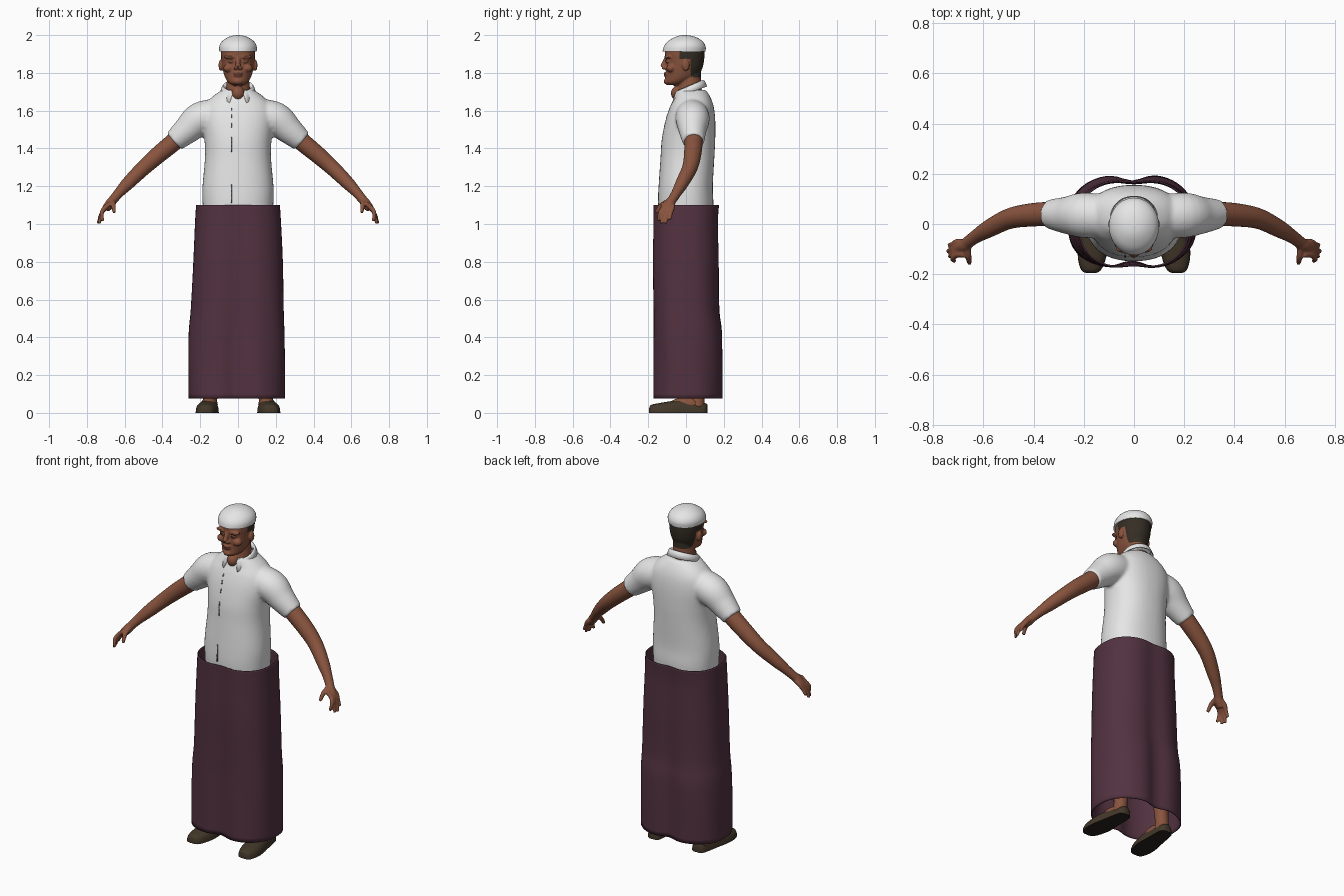
import bpy, bmesh, math
from mathutils import Vector

cube = bpy.data.objects.get("Cube")
if cube:
    bpy.data.objects.remove(cube, do_unlink=True)


def material(name, color):
    m = bpy.data.materials.new(name)
    m.use_nodes = True
    m.diffuse_color = (*color, 1)
    m.node_tree.nodes["Principled BSDF"].inputs["Base Color"].default_value = (*color, 1)
    return m


SHIRT = material("white cotton", (0.78, 0.79, 0.78))
SKIRT = material("plum cloth", (0.085, 0.032, 0.052))
SKIN = material("brown skin", (0.25, 0.088, 0.048))
LIP = material("dark skin", (0.14, 0.045, 0.028))
HAIR = material("black hair", (0.035, 0.027, 0.018))
SHOE = material("brown leather", (0.055, 0.038, 0.022))
SOLE = material("dark sole", (0.02, 0.016, 0.012))
SEAM = material("grey seam", (0.16, 0.16, 0.16))


def smooth_rows(rows, steps=5):
    """Catmull-Rom interpolation of equal-length tuples."""
    out = []
    for i in range(len(rows) - 1):
        quad = zip(rows[max(i - 1, 0)], rows[i], rows[i + 1], rows[min(i + 2, len(rows) - 1)])
        quad = list(quad)
        for s in range(steps):
            t = s / steps
            out.append([b + t / 2 * (c - a + t * (2 * a - 5 * b + 4 * c - d + t * (3 * (b - c) + d - a)))
                        for a, b, c, d in quad])
    return out + [list(rows[-1])]


def make(name, bm, *mats):
    bmesh.ops.recalc_face_normals(bm, faces=bm.faces[:])
    mesh = bpy.data.meshes.new(name)
    bm.to_mesh(mesh)
    bm.free()
    mesh.shade_smooth()
    for m in mats:
        mesh.materials.append(m)
    obj = bpy.data.objects.new(name, mesh)
    bpy.context.collection.objects.link(obj)
    return obj


def loft(bm, rings, closed=True, caps=True):
    loops = [[bm.verts.new(p) for p in ring] for ring in rings]
    n = len(loops[0])
    for a, b in zip(loops, loops[1:]):
        for i in range(n if closed else n - 1):
            j = (i + 1) % n
            bm.faces.new((a[i], a[j], b[j], b[i]))
    if caps:
        bm.faces.new(loops[0])
        bm.faces.new(loops[-1])


def angles(n):
    return [math.tau * i / n for i in range(n)]


def power(v, e):
    return math.copysign(abs(v) ** e, v)


def body(bm, rows, e=1.0, n=40):
    """Upright loft, rows of height, half width, front y, back y."""
    loft(bm, [[(w * power(math.cos(a), e), (f + b) / 2 + (b - f) / 2 * power(math.sin(a), e), z)
               for a in angles(n)] for z, w, f, b in smooth_rows(rows)])


def tube(bm, rows, n=20):
    """Round limb, rows of x, y, z, radius."""
    rows = smooth_rows(rows)
    pts = [Vector(r[:3]) for r in rows]
    rings = []
    for i, r in enumerate(rows):
        t = (pts[min(i + 1, len(pts) - 1)] - pts[max(i - 1, 0)]).normalized()
        u = t.cross(Vector((0, 1, 0))).normalized()
        v = t.cross(u)
        rings.append([pts[i] + r[3] * (u * math.cos(a) + v * math.sin(a)) for a in angles(n)])
    loft(bm, rings)


def ball(bm, center, size):
    verts = bmesh.ops.create_uvsphere(bm, u_segments=20, v_segments=12, radius=1)["verts"]
    for v in verts:
        v.co = Vector(a * b for a, b in zip(v.co, size)) + Vector(center)


def mirror_x(bm):
    geom = bmesh.ops.duplicate(bm, geom=bm.verts[:] + bm.edges[:] + bm.faces[:])["geom"]
    for v in (g for g in geom if isinstance(g, bmesh.types.BMVert)):
        v.co.x *= -1


def fuse(obj, voxel, repeat):
    """Melt overlapping volumes into one smooth skin."""
    mod = obj.modifiers.new("Remesh", "REMESH")
    mod.mode, mod.voxel_size, mod.use_smooth_shade = "VOXEL", voxel, True
    mod = obj.modifiers.new("Smooth", "SMOOTH")
    mod.factor, mod.iterations = 0.5, repeat
    deps = bpy.context.evaluated_depsgraph_get()
    mesh = bpy.data.meshes.new_from_object(obj.evaluated_get(deps))
    mats = list(obj.data.materials)
    obj.modifiers.clear()
    obj.data = mesh
    mesh.materials.clear()
    for m in mats:
        mesh.materials.append(m)
    mesh.shade_smooth()
    return obj


# Shirt: sleeves melted into the torso
bm = bmesh.new()
tube(bm, [(.10, .03, 1.58, .085), (.2, .035, 1.555, .09), (.27, .035, 1.497, .074), (.338, .04, 1.438, .058)], 28)
mirror_x(bm)
body(bm, [(1.0, .18, -.14, .135), (1.1, .187, -.148, .145), (1.2, .188, -.145, .142), (1.35, .175, -.135, .15),
          (1.45, .178, -.128, .155), (1.55, .19, -.108, .155), (1.62, .18, -.085, .147),
          (1.67, .14, -.062, .13), (1.71, .085, -.052, .105)], .88)
shirt = fuse(make("shirt", bm, SHIRT), .009, 5)

# Dashed front seam lying on the shirt
bm = bmesh.new()
for low, high in ((1.11, 1.21), (1.38, 1.46), (1.51, 1.535), (1.56, 1.58), (1.6, 1.615)):
    rings = []
    for k in range(5):
        z = low + (high - low) * k / 4
        hit, spot, _, _ = shirt.ray_cast((-.035, -1, z), (0, 1, 0))
        rings.append([(-.035 + dx, spot.y + dy, z) for dx, dy in ((-.003, -.002), (.003, -.002), (.003, .004), (-.003, .004))])
    loft(bm, rings)
make("front_seam", bm, SEAM)

# Folded collar, open at the throat with pointed tips
bm = bmesh.new()
rings = []
for i in range(41):
    a = math.radians(-72 + 324 * i / 40)
    tip = abs(i - 20) / 20
    x, y = .078 * math.cos(a), .018 + .072 * math.sin(a)
    z = 1.73 + .42 * (y - .01)
    drop = .035 + .035 * tip ** 6
    spread = 1.22 + .7 * tip ** 8
    rings.append([(x * .95, y * .95, z - .04), (x, y, z),
                  (x * 1.08, y * 1.1, z - .006), (x * spread, y * 1.25 - .012 * tip ** 4, z - drop)])
loft(bm, rings, closed=False, caps=False)
collar = make("collar", bm, SHIRT)
collar.modifiers.new("Thickness", "SOLIDIFY").thickness = .005

# Arms with palm, fingers and thumb
bm = bmesh.new()
tube(bm, [(.24, .038, 1.53, .05), (.33, .04, 1.443, .049), (.42, .035, 1.368, .046), (.5, .02, 1.297, .041),
          (.58, -.02, 1.218, .035), (.63, -.05, 1.165, .027), (.668, -.078, 1.12, .024)])
tube(bm, [(.655, -.07, 1.135, .022), (.675, -.085, 1.11, .026), (.7, -.095, 1.08, .022)])
for base, tip in ((-.072, (.738, -.084, 1.025)), (-.088, (.742, -.108, 1.003)),
                  (-.105, (.734, -.13, 1.002)), (-.122, (.715, -.148, 1.015))):
    mid = (.722, (base + tip[1]) / 2 - .003, 1.057)
    tube(bm, [(.675, base, 1.11, .013), (.705, base, 1.085, .013), (*mid, .011), (*tip, .008)], 12)
tube(bm, [(.665, -.085, 1.12, .016), (.66, -.13, 1.1, .013), (.655, -.157, 1.06, .009)], 12)
mirror_x(bm)
fuse(make("arms", bm, SKIN), .005, 3)

# Head, neck and facial forms
bm = bmesh.new()
for z, y, sx, sz in ((1.84, -.001, .011, .03),):
    ball(bm, (.092, y, z), (sx, .02, sz))
ball(bm, (.04, -.095, 1.884), (.035, .02, .01))
ball(bm, (.036, -.094, 1.862), (.018, .015, .011))
ball(bm, (.05, -.08, 1.825), (.028, .024, .022))
ball(bm, (.012, -.115, 1.826), (.011, .014, .009))
mirror_x(bm)
body(bm, [(1.735, .028, -.1, -.03), (1.75, .052, -.111, .01), (1.78, .07, -.108, .06), (1.82, .081, -.106, .085),
          (1.86, .087, -.106, .095), (1.90, .091, -.111, .098), (1.94, .088, -.105, .095), (1.97, .06, -.07, .06)])
body(bm, [(1.64, .07, -.05, .09), (1.70, .065, -.048, .085), (1.75, .06, -.04, .08), (1.82, .055, -.03, .08)])
ball(bm, (0, -.04, 1.692), (.035, .04, .04))
tube(bm, [(0, -.1, 1.885, .012), (0, -.112, 1.86, .012), (0, -.124, 1.832, .014)], 16)
ball(bm, (0, -.105, 1.797), (.024, .014, .007))
ball(bm, (0, -.103, 1.785), (.022, .014, .008))
ball(bm, (0, -.1, 1.755), (.026, .018, .017))
head = fuse(make("head", bm, SKIN, HAIR, LIP), .0045, 3)
for f in head.data.polygons:
    x, y, z = f.center
    hairline = -.035 if z > 1.875 else .026
    if y > hairline and z > 1.775 + .12 * max(0, .06 - y):
        f.material_index = 1
    elif y < -.1 and abs(x) < .024 and 1.781 < z < 1.801:
        f.material_index = 2

# Brows and eyes sunk into the face
bm = bmesh.new()
ball(bm, (.04, -.101, 1.888), (.022, .012, .003))
ball(bm, (.036, -.1, 1.864), (.012, .01, .003))
mirror_x(bm)
make("brows_and_eyes", bm, HAIR)

# Skull cap
bm = bmesh.new()
body(bm, [(1.913, .099, -.124, .103), (1.94, .099, -.117, .104), (1.965, .086, -.098, .09), (1.985, .06, -.068, .062),
          (1.996, .032, -.04, .03), (2.0, .004, -.012, -.004)])
cap = make("cap", bm, SHIRT)
with bpy.context.temp_override(active_object=cap, selected_editable_objects=[cap], selected_objects=[cap]):
    bpy.ops.object.shade_smooth_by_angle(angle=math.radians(50))

# Wrapped skirt with soft folds, hollow inside
rings = []
for z, w, f, b, shift, dip in smooth_rows([
        (.075, .25, -.175, .195, -.008, .03), (.4, .248, -.174, .194, -.007, .026), (.55, .24, -.174, .178, -.003, .02),
        (.8, .231, -.176, .174, 0, .014), (1.0, .222, -.173, .17, 0, .012), (1.1, .216, -.173, .176, 0, .012)], 8):
    ring = []
    for a in angles(72):
        x, s = w * power(math.cos(a), .8), power(math.sin(a), .8)
        y = (b * s if s > 0 else -f * s)
        y -= math.copysign(dip, s) * math.exp(-(x / .06) ** 2)
        fold = 1 + .008 * math.sin(5 * a + 9 * z) * (1.1 - z)
        ring.append((x * fold + shift, y * fold, z))
    rings.append(ring)
bm = bmesh.new()
loft(bm, rings, caps=False)
skirt = make("skirt", bm, SKIRT)
skirt.modifiers.new("Thickness", "SOLIDIFY").thickness = -.006

# Legs and feet
bm = bmesh.new()
tube(bm, [(.15, .06, .03, .04), (.145, .06, .12, .038), (.135, .05, .35, .055), (.12, .02, .55, .06),
          (.1, .01, .8, .08), (.09, 0, 1.02, .085)])
ball(bm, (.152, .0, .045), (.045, .085, .038))
mirror_x(bm)
make("legs", bm, SKIN)

# Shoes with a flat dark sole
bm = bmesh.new()
loft(bm, [[(cx + w * power(math.cos(a), .8), y, max(0, h * power(math.sin(a), .7))) for a in angles(24)]
          for y, w, h, cx in smooth_rows([
              (-.196, .015, .02, .172), (-.185, .038, .042, .171), (-.14, .055, .052, .168), (-.08, .06, .062, .162),
              (-.01, .052, .068, .156), (.06, .045, .055, .15), (.1, .036, .052, .147), (.113, .015, .045, .146)])])
mirror_x(bm)
shoes = make("shoes", bm, SHOE, SOLE)
for f in shoes.data.polygons:
    if f.center.z < .001:
        f.material_index = 1
with bpy.context.temp_override(active_object=shoes, selected_editable_objects=[shoes], selected_objects=[shoes]):
    bpy.ops.object.shade_smooth_by_angle(angle=math.radians(50))
